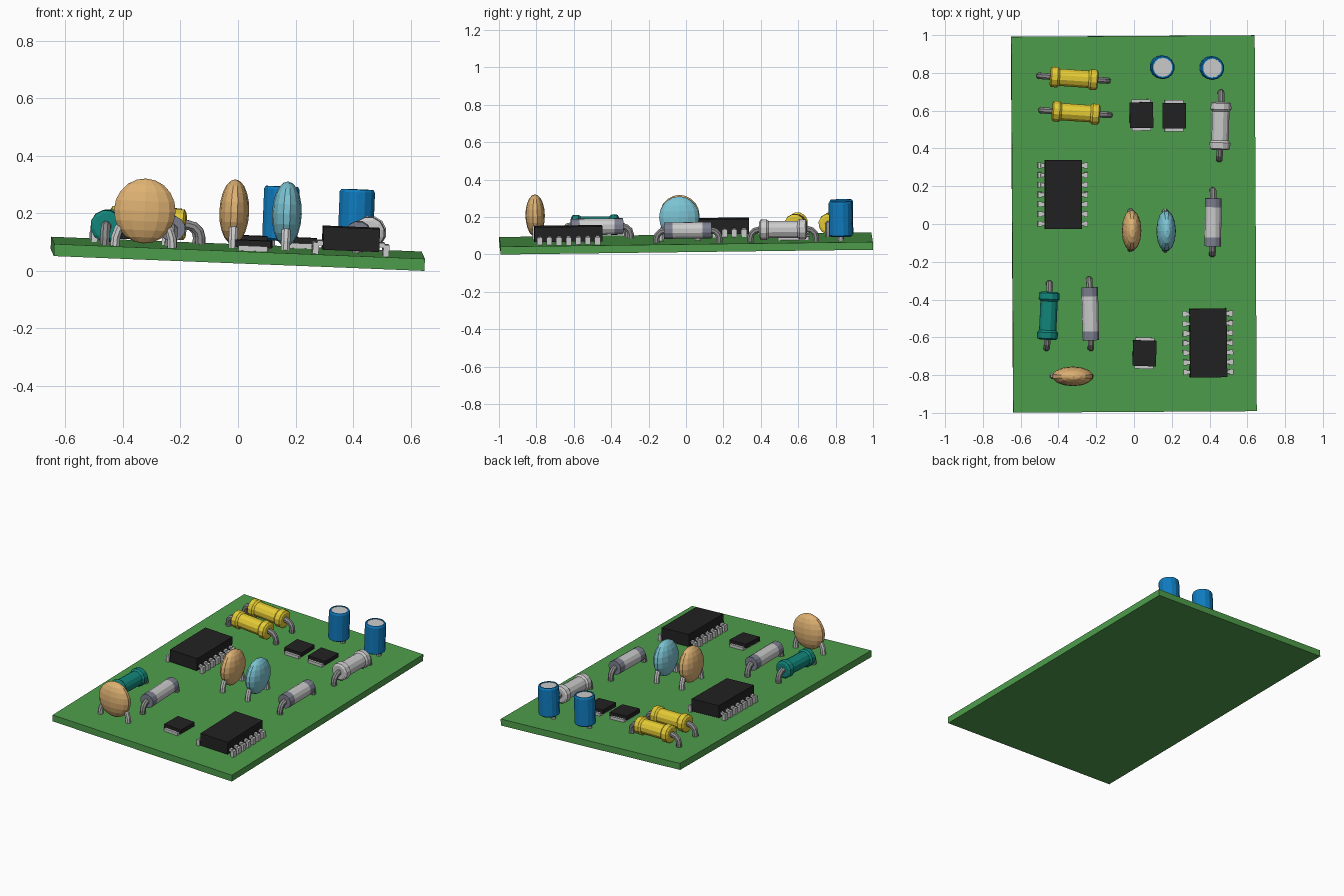
import bpy, bmesh, math
from mathutils import Matrix, Vector

if "Cube" in bpy.data.objects:
    bpy.data.objects.remove(bpy.data.objects["Cube"])

def mat(name, r, g, b):
    m = bpy.data.materials.new(name)
    m.diffuse_color = (r, g, b, 1)
    m.use_nodes = True
    m.node_tree.nodes["Principled BSDF"].inputs["Base Color"].default_value = m.diffuse_color
    return m

GREEN = mat("board green", .077, .34, .072)
YELLOW = mat("yellow", .78, .6, .035)
BLUE = mat("blue", .005, .2, .52)
TEAL = mat("teal", .006, .24, .2)
TAN = mat("tan", .73, .44, .17)
CYAN = mat("pale cyan", .2, .55, .65)
BLACK = mat("black", .016, .016, .016)
SILVER = mat("light grey", .6, .6, .6)
LEAD = mat("lead grey", .26, .26, .26)
SLATE = mat("slate grey", .2, .21, .27)

# The whole board leans slightly; local z = 0 is the board's top face
TILT = Matrix.Translation((0, 0, .0803)) @ Matrix.Rotation(.04, 4, 'Y') @ Matrix.Rotation(.0125, 4, 'X')

def place(x, y, deg=0):
    return TILT @ Matrix.Translation((x, y, 0)) @ Matrix.Rotation(math.radians(deg), 4, 'Z')

def finish(name, bm, m, *mats):
    bmesh.ops.recalc_face_normals(bm, faces=bm.faces)
    me = bpy.data.meshes.new(name)
    bm.to_mesh(me)
    bm.free()
    for k in mats:
        me.materials.append(k)
    ob = bpy.data.objects.new(name, me)
    bpy.context.collection.objects.link(ob)
    ob.matrix_world = m
    return ob

def add_box(bm, x0, x1, y0, y1, z0, z1):
    c = Vector(((x0 + x1) / 2, (y0 + y1) / 2, (z0 + z1) / 2))
    s = Matrix.Diagonal((x1 - x0, y1 - y0, z1 - z0, 1))
    bmesh.ops.create_cube(bm, size=1, matrix=Matrix.Translation(c) @ s)

def skin(bm, rings):
    """Join rings of points into a capped tube."""
    vs = [[bm.verts.new(p) for p in r] for r in rings]
    n = len(vs[0])
    for a, b in zip(vs, vs[1:]):
        for i in range(n):
            bm.faces.new((a[i], a[(i + 1) % n], b[(i + 1) % n], b[i]))
    bm.faces.new(vs[0])
    bm.faces.new(vs[-1])

def circle(n):
    return [(math.cos(2 * math.pi * (i + .5) / n), math.sin(2 * math.pi * (i + .5) / n)) for i in range(n)]

def lathe_x(bm, profile, h, n=12):
    """Turn (x, radius) points round a horizontal axis at height h."""
    skin(bm, [[(x, r * c, h + r * s) for c, s in circle(n)] for x, r in profile])

def tube(bm, pts, r, n=8):
    """Round wire along (x, z) points."""
    rings = []
    for i, (x, z) in enumerate(pts):
        a, b = pts[max(i - 1, 0)], pts[min(i + 1, len(pts) - 1)]
        t = Vector((b[0] - a[0], b[1] - a[1])).normalized()
        rings.append([(x - t.y * r * c, r * s, z + t.x * r * c) for c, s in circle(n)])
    skin(bm, rings)

AXIS = .065  # height of the horizontal parts

def bent_leads(name, m, reach):
    bm = bmesh.new()
    for s in (-1, 1):
        path = [(.1, AXIS), (reach - .045, AXIS), (reach - .022, AXIS - .006),
                (reach - .006, AXIS - .022), (reach, AXIS - .042), (reach, -.01)]
        tube(bm, [(s * x, z) for x, z in path], .018)
    finish(name + "_leads", bm, m, LEAD)

def resistor(name, x, y, deg, colour, reach=.18):
    m = place(x, y, deg)
    bm = bmesh.new()
    half = [(.127, .043), (.12, .055), (.088, .057), (.077, .047)]
    lathe_x(bm, [(-a, r) for a, r in half] + [(a, r) for a, r in reversed(half)], AXIS)
    finish(name + "_body", bm, m, colour)
    bent_leads(name, m, reach)

def diode(name, x, y, deg, half, reach):
    m = place(x, y, deg)
    bm = bmesh.new()
    lathe_x(bm, [(a, .045) for a in (-half, .047 - half, half - .047, half)], AXIS)
    ob = finish(name + "_body", bm, m, SILVER, SLATE)
    for f in ob.data.polygons:  # dark end bands
        f.material_index = int(abs(f.center.x) > half - .047)
    bent_leads(name, m, reach)

def disc_capacitor(name, x, y, deg, colour):
    m = place(x, y, deg)
    bm = bmesh.new()
    bmesh.ops.create_uvsphere(bm, u_segments=14, v_segments=10, radius=1,
        matrix=Matrix.Translation((0, 0, .125)) @ Matrix.Diagonal((.11, .052, .113, 1)))
    finish(name + "_body", bm, m, colour)
    bm = bmesh.new()
    for s in (-1, 1):
        tube(bm, [(s * .1, -.01), (s * .098, .03), (s * .088, .06), (s * .06, .09)], .017)
    finish(name + "_legs", bm, m, SILVER)

def can_capacitor(name, x, y):
    m = place(x, y)
    bm = bmesh.new()
    prof = [(.052, .02), (.063, .028), (.063, .2), (.057, .209), (.05, .209), (.05, .205)]
    skin(bm, [[(r * c, r * s, z) for c, s in circle(14)] for r, z in prof])
    ob = finish(name + "_body", bm, m, BLUE, SILVER)
    for f in ob.data.polygons:  # pale top disc
        f.material_index = int(f.center.z > .2 and abs(f.normal.z) > .9 and f.center.xy.length < .01)
    bm = bmesh.new()
    for s in (-1, 1):
        tube(bm, [(s * .03, -.01), (s * .03, .03)], .015)
    finish(name + "_legs", bm, m, SILVER)

def chip(name, x, y, deg):
    m = place(x, y, deg)
    bm = bmesh.new()
    add_box(bm, -.098, .098, -.182, .182, .015, .095)
    finish(name + "_body", bm, m, BLACK)
    bm = bmesh.new()
    for s in (-1, 1):  # seven bent pins on each side
        for i in range(7):
            py = (i - 3) * .0515
            a, b = sorted((s * .09, s * .118))
            add_box(bm, a, b, py - .01, py + .01, .03, .046)
            a, b = sorted((s * .112, s * .133))
            add_box(bm, a, b, py - .015, py + .015, -.005, .04)
    finish(name + "_pins", bm, m, SILVER)

def small_chip(name, x, y, deg):
    m = place(x, y, deg)
    bm = bmesh.new()
    add_box(bm, -.062, .062, -.068, .068, .012, .037)
    finish(name + "_body", bm, m, BLACK)
    bm = bmesh.new()
    add_box(bm, -.05, .05, -.083, .083, -.005, .018)
    finish(name + "_pads", bm, m, SILVER)

# Board
bm = bmesh.new()
add_box(bm, -.645, .645, -.995, .995, -.042, 0)
finish("circuit_board", bm, place(0, 0, .35), GREEN)

# Parts
resistor("yellow_resistor_1", -.321, .772, -4, YELLOW)
resistor("yellow_resistor_2", -.311, .59, -4, YELLOW)
resistor("silver_resistor", .455, .52, 88.5, SILVER, .175)
resistor("teal_resistor", -.456, -.485, 87.5, TEAL, .17)
diode("diode_1", .416, .01, 89.5, .127, .168)
diode("diode_2", -.234, -.475, 91.5, .14, .18)
disc_capacitor("tan_disc_1", -.018, -.033, 90, TAN)
disc_capacitor("tan_disc_2", -.329, -.805, 0, TAN)
disc_capacitor("cyan_disc", .165, -.035, 90, CYAN)
can_capacitor("can_capacitor_1", .144, .832)
can_capacitor("can_capacitor_2", .407, .828)
chip("chip_1", -.378, .156, 0)
chip("chip_2", .391, -.629, .7)
small_chip("small_chip_1", .038, .577, 1)
small_chip("small_chip_2", .212, .574, 0)
small_chip("small_chip_3", .055, -.684, -2)
